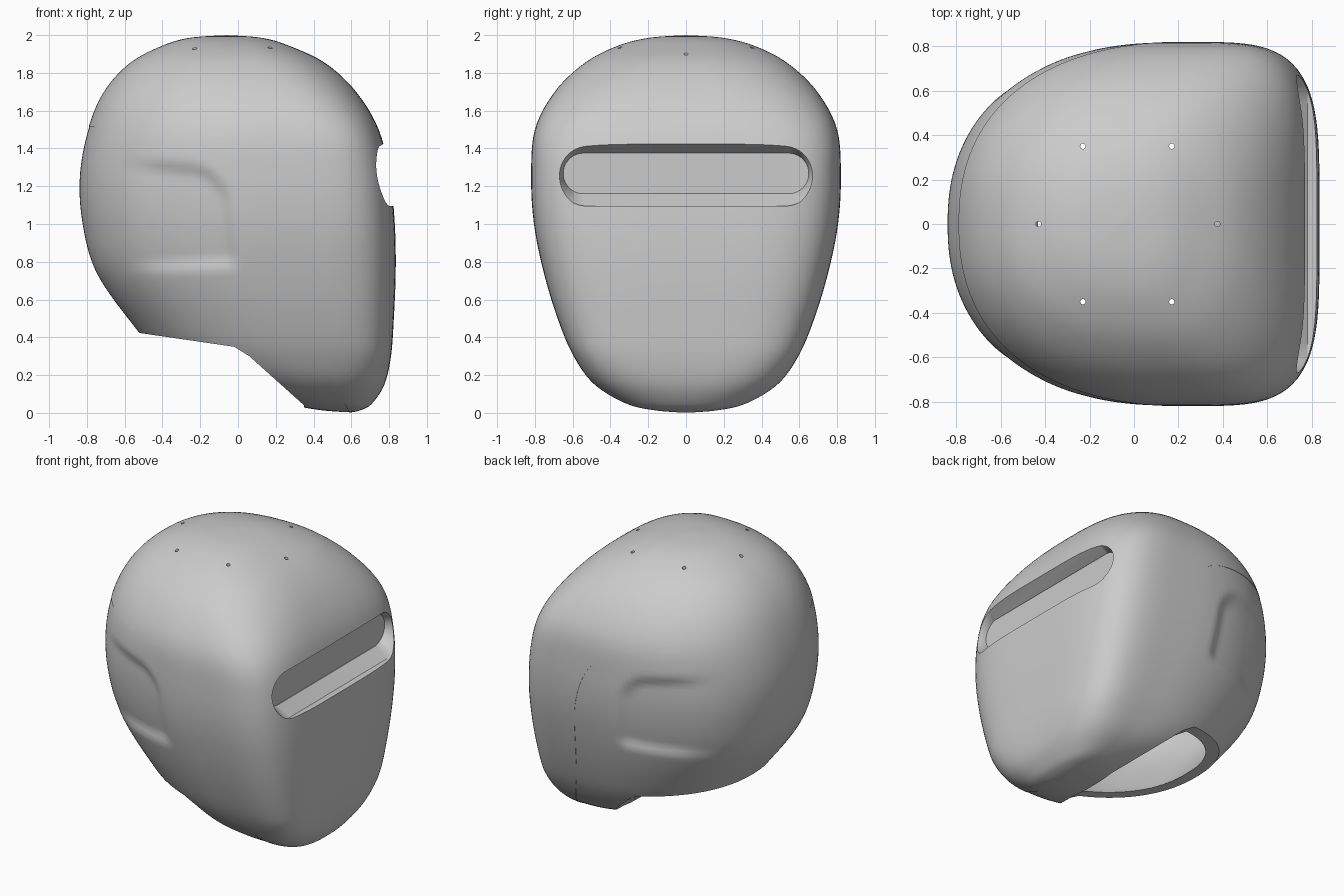
import bpy
import bmesh
import math
from mathutils import Vector

old = bpy.data.objects.get("Cube")
if old:
    bpy.data.objects.remove(old, do_unlink=True)

# One plain grey for every part
grey = bpy.data.materials.new("plain_grey")
grey.use_nodes = True
colour = (0.6, 0.6, 0.6, 1)
grey.diffuse_color = colour
grey.node_tree.nodes["Principled BSDF"].inputs["Base Color"].default_value = colour

# Helmet outline: height, back x, front x, half width
OUTLINE = [
    (2, -.06, -.06, 0), (1.985, -.26, .13, .2), (1.94, -.41, .28, .37),
    (1.85, -.575, .465, .54), (1.7, -.71, .625, .695), (1.5, -.795, .745, .8),
    (1.25, -.84, .805, .82), (1, -.825, .83, .805), (.75, -.755, .835, .755),
    (.5, -.585, .825, .68), (.3, -.4, .81, .595), (.15, -.1, .775, .485),
    (.05, .25, .71, .32), (.014, .42, .65, .17), (0, .58, .58, 0),
]
# Seam between the face shell and the back shell, seen from the side
SEAM = [(-1.2, 1.52), (-.5, 1.51), (-.1, 1.46), (.1, 1.37), (.22, 1.23),
        (.3, 1), (.35, .65), (.42, .35), (.6, -.02)]


def smoothstep(low, high, value):
    t = min(max((value - low) / (high - low), 0), 1)
    return t * t * (3 - 2 * t)


def spline(points, u):
    """Point at parameter u on a smooth curve through the points."""
    last = len(points) - 1
    i = min(int(u), last - 1)
    t = u - i
    a, b, c, d = (Vector(points[min(max(k, 0), last)]) for k in range(i - 1, i + 3))
    return b + (c - a) * (t / 2) + (2 * a - 5 * b + 4 * c - d) * (t * t / 2) \
        + (3 * b - a - 3 * c + d) * (t ** 3 / 2)


def loft(name, rings):
    """Closed solid through rings of equal point count."""
    bm = bmesh.new()
    rows = [[bm.verts.new(p) for p in ring] for ring in rings]
    for lower, upper in zip(rows, rows[1:]):
        for k in range(len(lower)):
            j = (k + 1) % len(lower)
            bm.faces.new((lower[k], lower[j], upper[j], upper[k]))
    bm.faces.new(rows[0])
    bm.faces.new(rows[-1])
    bmesh.ops.recalc_face_normals(bm, faces=bm.faces)
    mesh = bpy.data.meshes.new(name)
    bm.to_mesh(mesh)
    bm.free()
    mesh.materials.append(grey)
    obj = bpy.data.objects.new(name, mesh)
    bpy.context.collection.objects.link(obj)
    return obj


def side_prism(name, profile):
    return loft(name, [[(x, y, z) for x, z in profile] for y in (-1.2, 1.2)])


def pocket_depth(x, z):
    """Shallow ear pocket with sloped walls that fades out to the rear."""
    front = .02 - (z - .8) * .12 - x
    top = 1.36 - (x + .5) * .1 - z
    bottom = z - .73 - (x + .5) * .05
    # Rounded upper front corner
    corner = .2 - math.hypot(max(.2 - front, 0), max(.2 - top, 0))
    walls = smoothstep(0, .085, corner) * smoothstep(0, .08, bottom)
    return .028 * walls * smoothstep(-.68, -.35, x)


def hull(name, size, segments, steps, pocket=False):
    """Rounded helmet body: soft at the back, squarer at the face."""
    rings = []
    spans = len(OUTLINE) - 1
    count = spans * steps
    for r in range(count + 1):
        u = .08 + (spans - .16) * r / count
        z, back, front, width = spline(OUTLINE, u)
        middle = back + (front - back) * .62
        face_power = 4.5 - 2.1 * smoothstep(1.3, 2, z) - 2 * (1 - smoothstep(0, .35, z))
        ring = []
        for k in range(segments):
            angle = math.tau * k / segments
            c, s = math.cos(angle), math.sin(angle)
            power = face_power if c > 0 else 2.3
            reach = (abs(c) ** power + abs(s) ** power) ** (-1 / power)
            x = middle + c * reach * (front - middle if c > 0 else middle - back)
            y = s * reach * width
            if pocket:
                y -= math.copysign(pocket_depth(x, z), y) * smoothstep(.2, .45, abs(y))
            ring.append((.05 + (x - .05) * size, y * size, 1 + (z - 1) * size))
        rings.append(ring)
    return loft(name, rings)


def cut(obj, tool, operation="DIFFERENCE"):
    mod = obj.modifiers.new("cut", "BOOLEAN")
    mod.operation = operation
    mod.solver = "MANIFOLD"
    mod.object = tool
    bpy.context.view_layer.objects.active = obj
    bpy.ops.object.modifier_apply(modifier=mod.name)


def slot_ring(x, half_length, low, high):
    """Stadium outline standing across the face."""
    radius = (high - low) / 2
    ring = []
    for k in range(48):
        angle = math.tau * (k + .5) / 48
        side = math.copysign(half_length - radius, math.cos(angle))
        ring.append((x, side + radius * math.cos(angle),
                     (low + high) / 2 + radius * math.sin(angle)))
    return ring


def disc(x, y, z, radius):
    return [(x + radius * math.cos(math.tau * k / 16),
             y + radius * math.sin(math.tau * k / 16), z) for k in range(16)]


# Cutters; the cavity leaves a thicker rim around the eye slot
cavity = hull("cavity_cutter", .925, 96, 4)
rim = loft("slot_rim_cutter", [slot_ring(x, .76, 1.05, 1.48) for x in (.672, 1)])
cut(cavity, rim)
seam_curve = [tuple(spline(SEAM, k / 6)) for k in range(6 * (len(SEAM) - 1) + 1)]
rear_zone = side_prism("rear_zone_cutter", seam_curve + [(.6, -.3), (-1.2, -.3)])
neck = side_prism("neck_cutter", [(-1.2, .52), (-.5, .42), (-.02, .35), (.06, .3),
                                  (.35, .04), (.35, -.4), (-1.2, -.4)])
inner, outer = (.65, 1.16, 1.375), (.69, 1.095, 1.43)
slot = loft("slot_cutter", [slot_ring(.5, *inner), slot_ring(.69, *inner),
                            slot_ring(.78, *outer), slot_ring(1, *outer)])
vents = [(-.43, 0), (.375, 0)] + [(x, y) for x in (-.23, .17) for y in (-.35, .35)]
drills = [loft("vent_cutter", [disc(x, y, z, .012) for z in (1.6, 2.2)])
          for x, y in vents]

# Face and crown shell with eye slot and vent holes
face_shell = hull("face_and_crown_shell", 1, 160, 6)
for tool in [cavity, rear_zone, neck, slot] + drills:
    cut(face_shell, tool)

# Very slightly inset rear shell with ear pockets
rear_shell = hull("rear_shell", .997, 220, 8, pocket=True)
cut(rear_shell, cavity)
cut(rear_shell, rear_zone, "INTERSECT")
cut(rear_shell, neck)

# Flat visor plate set into the back of the eye slot
visor = loft("visor_plate", [slot_ring(x, .67, 1.14, 1.395) for x in (.678, .686)])

for tool in [cavity, rim, rear_zone, neck, slot] + drills:
    bpy.data.objects.remove(tool, do_unlink=True)

# Smooth surfaces with crisp cut edges
bpy.ops.object.select_all(action="DESELECT")
for part in (face_shell, rear_shell, visor):
    part.select_set(True)
bpy.context.view_layer.objects.active = face_shell
bpy.ops.object.shade_smooth_by_angle(angle=math.radians(30))
